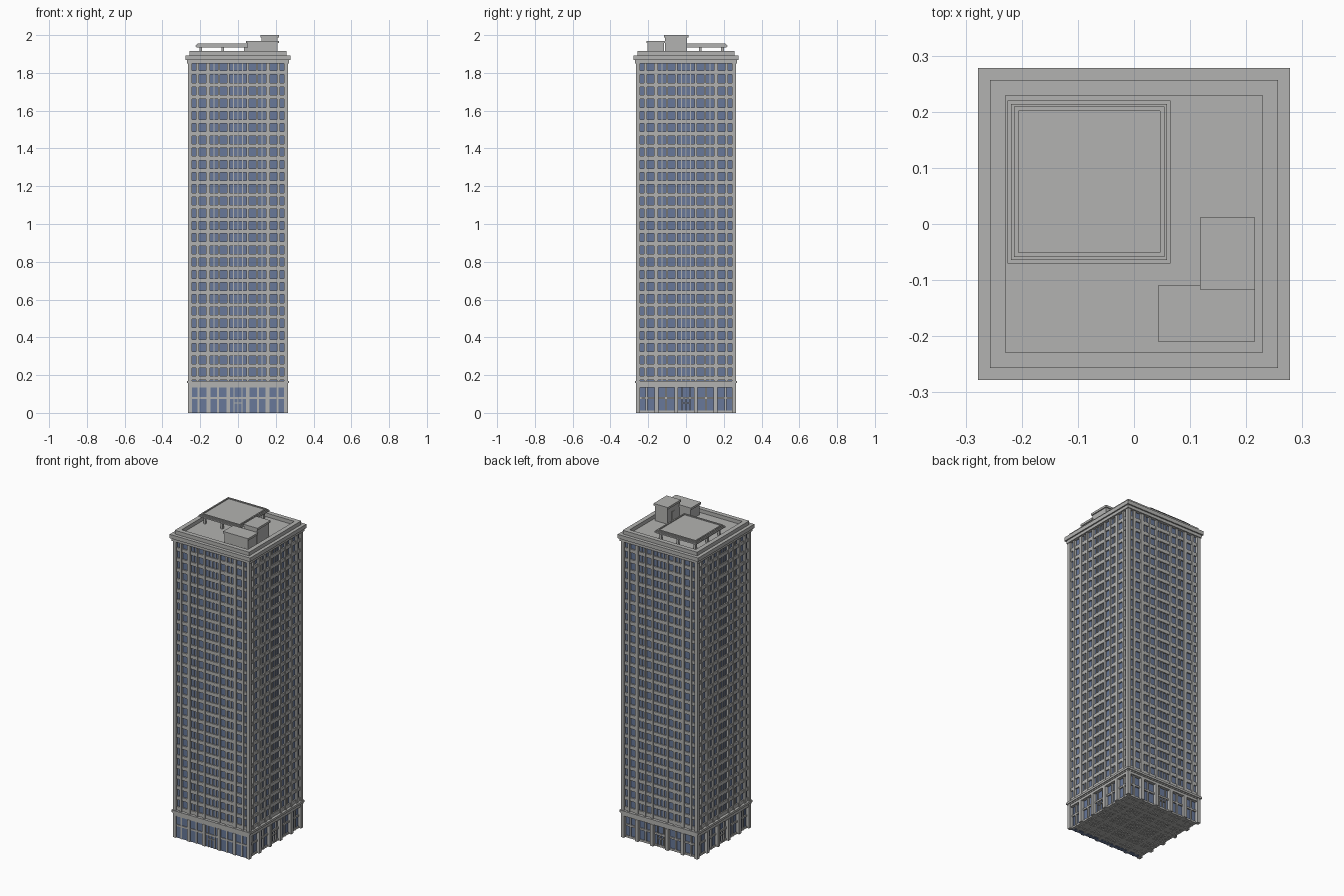
import bpy, bmesh
from mathutils import Matrix, Vector
from math import pi

cube = bpy.data.objects.get("Cube")
if cube:
    bpy.data.objects.remove(cube, do_unlink=True)


def material(name, rgb):
    m = bpy.data.materials.new(name)
    m.use_nodes = True
    m.diffuse_color = (*rgb, 1)
    m.node_tree.nodes["Principled BSDF"].inputs["Base Color"].default_value = (*rgb, 1)
    return m


STONE = material("light grey stone", (0.45, 0.45, 0.44))
GLASS = material("slate blue glass", (0.14, 0.19, 0.32))
ALL = (0, 1, 2, 3)   # quarter turns: front, right, back, left
FRONT, OTHERS = (0,), (1, 2, 3)


def build(name, boxes, mat=STONE, turns=FRONT):
    """One object from boxes (x0, x1, y0, y1, z0, z1), repeated by quarter turns."""
    bm = bmesh.new()
    for turn in turns:
        rot = Matrix.Rotation(turn * pi / 2, 4, 'Z')
        for x0, x1, y0, y1, z0, z1 in boxes:
            mid = Vector(((x0 + x1) / 2, (y0 + y1) / 2, (z0 + z1) / 2))
            size = (x1 - x0, y1 - y0, z1 - z0, 1)
            bmesh.ops.create_cube(bm, size=1, matrix=rot @ Matrix.Translation(mid) @ Matrix.Diagonal(size))
    mesh = bpy.data.meshes.new(name)
    bm.to_mesh(mesh)
    bm.free()
    mesh.materials.append(mat)
    ob = bpy.data.objects.new(name, mesh)
    bpy.context.collection.objects.link(ob)
    return ob


def block(r, z0, z1):
    return (-r, r, -r, r, z0, z1)


def wall(x0, x1, depth, z0, z1, back=0.235):
    return (x0, x1, -depth, -back, z0, z1)


def mirrored(spans):
    return spans + [(-b, -a) for a, b in spans]


def frame(name, r, inner, z0, z1):
    """Square ring, each side butting against the next."""
    return build(name, [(-r, inner, -r, -inner, z0, z1)], turns=ALL)


# Tower shaft: glass core, spandrels, piers and mullions
BASE, TOP, FLOORS, PITCH = 0.17, 1.855, 26, 0.0647
build("tower_glass", [block(0.25, BASE, TOP)], GLASS)
build("corner_posts", [(0.243, 0.265, -0.265, -0.243, 0, TOP)], turns=ALL)
spandrels = []
for i in range(FLOORS):
    top = TOP - i * PITCH - 0.043
    spandrels.append(wall(-0.245, 0.245, 0.258, max(BASE, top - PITCH + 0.043), top))
build("spandrels", spandrels, turns=ALL)
piers = mirrored([(0.045, 0.058), (0.095, 0.106), (0.148, 0.169), (0.206, 0.222)])
mullions = mirrored([(0.021, 0.026), (0.124, 0.13)]) + [(-0.003, 0.003)]
build("piers", [wall(a, b, 0.262, BASE, TOP) for a, b in piers], turns=ALL)
build("mullions", [wall(a, b, 0.256, BASE, TOP) for a, b in mullions], turns=ALL)

# Ground floor: shallow glazing at the front, deep bays on the other sides
HEAD = 0.135
build("base_glass", [block(0.244, 0.006, 0.15)], GLASS)
build("front_base_glass", [wall(-0.245, 0.245, 0.258, 0, HEAD)], GLASS)
build("base_lintels", [wall(-0.245, 0.245, 0.263, HEAD, 0.155)], turns=ALL)
base_piers = mirrored([(0.042, 0.062), (0.146, 0.168)])
build("base_piers", [wall(a, b, 0.265, 0, HEAD) for a, b in base_piers], turns=ALL)


def glazing_bars(depth):
    bars = [wall(-0.245, 0.245, depth, 0.073, 0.084)]
    for x in (-0.21, -0.105, 0.105, 0.21):
        bars.append(wall(x - 0.005, x + 0.005, depth, 0, HEAD))
    for x in (-0.022, 0.022):
        bars.append(wall(x - 0.003, x + 0.003, depth, 0, HEAD))
    bars.append(wall(-0.002, 0.002, depth, 0, 0.075))
    bars.append(wall(-0.022, 0.022, depth, 0.05, 0.055))
    return bars


build("front_base_bars", glazing_bars(0.262))
side_sill = wall(-0.245, 0.245, 0.25, 0, 0.012)
build("side_base_bars", glazing_bars(0.252) + [side_sill], turns=OTHERS)

# Ribbed underside
ribs = [(a, b, -0.244, 0.244, 0, 0.006) for a, b in base_piers + mullions + piers]
build("underside_ribs", ribs, turns=(0, 1))
build("underside_plate", [block(0.243, 0.004, 0.008)])

# Ledge above the ground floor
build("ledge_lower", [block(0.266, 0.15, 0.157)])
build("ledge_upper", [block(0.271, 0.157, 0.17)])

# Cornice, roof deck and parapet
build("cornice_lower", [block(0.27, 1.85, 1.868)])
build("cornice_upper", [block(0.278, 1.868, 1.892)])
frame("parapet", 0.257, 0.229, 1.89, 1.915)

# Raised roof canopy with a stepped rim, on nine legs
CX, CY = -0.08, 0.075


def canopy(r, z0, z1):
    return (CX - r, CX + r, CY - r, CY + r, z0, z1)


build("canopy_slab", [canopy(0.139, 1.934, 1.94), canopy(0.145, 1.939, 1.946), canopy(0.139, 1.945, 1.95)])
rim = frame("canopy_rim", 0.134, 0.126, 1.949, 1.956)
rim.location = (CX, CY, 0)
steps = (-0.118, 0, 0.118)
build("canopy_legs", [(CX + x - 0.007, CX + x + 0.007, CY + y - 0.007, CY + y + 0.007, 1.89, 1.936)
                      for x in steps for y in steps])


# Rooftop plant rooms with overhanging caps
def plant_room(name, x0, x1, y0, y1, top):
    g = 0.006
    build(name, [(x0 + g, x1 - g, y0 + g, y1 - g, 1.89, top - 0.01)])
    build(name + "_cap", [(x0, x1, y0, y1, top - 0.013, top)])


plant_room("low_plant_room", 0.043, 0.216, -0.209, -0.11, 1.97)
plant_room("tall_plant_room", 0.118, 0.216, -0.117, 0.012, 2.0)
build("plant_room_door", [(0.121, 0.126, -0.065, -0.035, 1.89, 1.955)])
